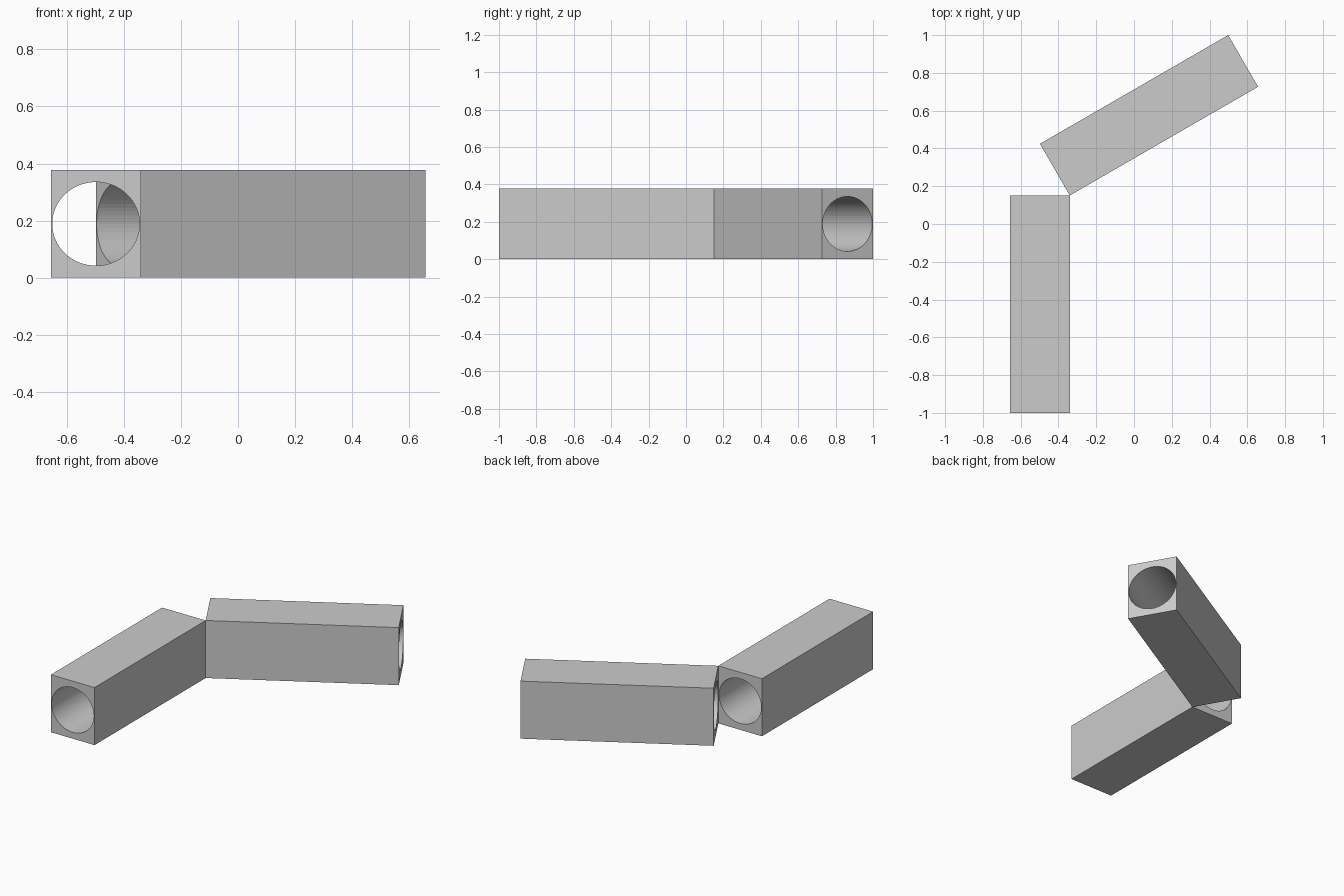
import bpy
from math import radians
from mathutils import Matrix

if "Cube" in bpy.data.objects:
    bpy.data.objects.remove(bpy.data.objects["Cube"])

WIDTH, LENGTH, HEIGHT = 0.316, 1.151, 0.377
BORE_W, BORE_H = 0.306, 0.293
HINGE = (-0.340, 0.151, 0.0)   # vertical edge where both tubes touch


def bored_block(name, side, angle):
    """Square block with a through bore; starts at the hinge and runs along local y."""
    centre = (side * WIDTH / 2, LENGTH / 2, HEIGHT / 2)
    place = Matrix.Translation(HINGE) @ Matrix.Rotation(radians(angle), 4, 'Z')

    bpy.ops.mesh.primitive_cube_add(size=1)
    block = bpy.context.object
    block.name = name
    block.data.transform(place @ Matrix.Translation(centre)
                         @ Matrix.Diagonal((WIDTH, LENGTH, HEIGHT, 1)))

    # Slightly oval bore
    bpy.ops.mesh.primitive_cylinder_add(vertices=64, radius=0.5, depth=1)
    cutter = bpy.context.object
    cutter.name = name + "_bore_cutter"
    cutter.data.transform(place @ Matrix.Translation(centre)
                          @ Matrix.Diagonal((BORE_W, LENGTH + 0.2, BORE_H, 1))
                          @ Matrix.Rotation(radians(90), 4, 'X'))

    mod = block.modifiers.new("bore", 'BOOLEAN')
    mod.operation = 'DIFFERENCE'
    mod.solver = 'EXACT'
    mod.object = cutter
    bpy.context.view_layer.objects.active = block
    bpy.ops.object.modifier_apply(modifier=mod.name)
    bpy.data.objects.remove(cutter, do_unlink=True)
    return block


# Front tube runs straight back to the hinge; rear tube swings off at 30 degrees
bored_block("front_tube", 1, 180)
bored_block("rear_tube", 1 - 2, -60)
